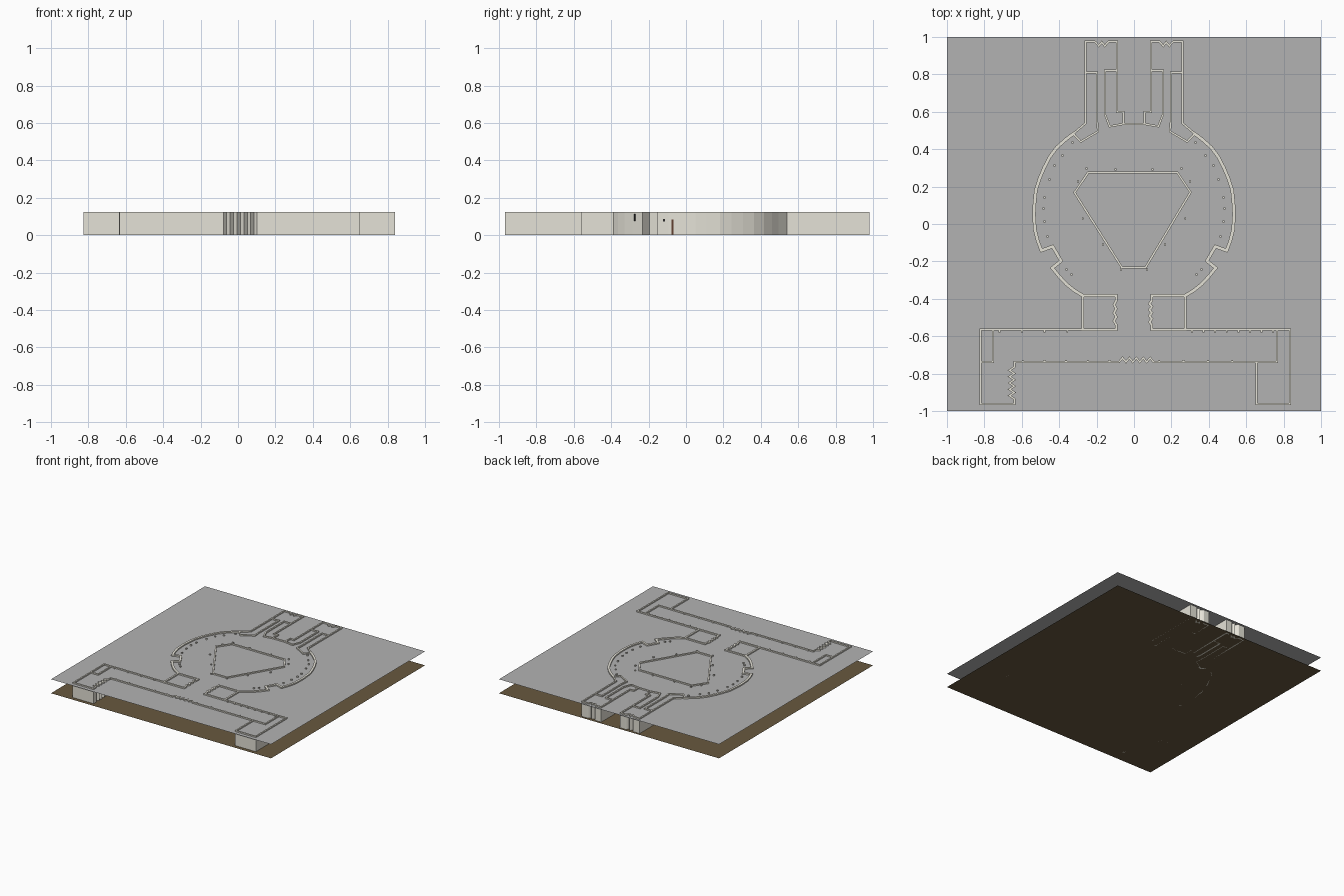
import bpy, bmesh
from mathutils import Vector

if "Cube" in bpy.data.objects:
    bpy.data.objects.remove(bpy.data.objects["Cube"])

H = 0.125        # wall height
CEIL = 0.115     # height of the grey sheet


def material(name, rgb):
    m = bpy.data.materials.new(name)
    m.diffuse_color = (*rgb, 1)
    m.use_nodes = True
    m.node_tree.nodes["Principled BSDF"].inputs["Base Color"].default_value = m.diffuse_color
    return m


PLASTER = material("plaster", (0.78, 0.76, 0.68))
EARTH = material("earth", (0.14, 0.10, 0.05))
SLATE = material("slate", (0.45, 0.45, 0.45))
WOOD = material("wood", (0.12, 0.05, 0.03))
DARK = material("dark", (0.02, 0.02, 0.02))


def finish(name, bm, mat):
    bmesh.ops.recalc_face_normals(bm, faces=bm.faces)
    me = bpy.data.meshes.new(name)
    bm.to_mesh(me)
    bm.free()
    ob = bpy.data.objects.new(name, me)
    me.materials.append(mat)
    bpy.context.collection.objects.link(ob)


def sheet(name, z, mat):
    bm = bmesh.new()
    bm.faces.new([bm.verts.new((x, y, z)) for x, y in ((-1, -1), (1, -1), (1, 1), (-1, 1))])
    finish(name, bm, mat)


def add_wall(bm, pts, t, closed=False):
    """Upright wall of thickness t following a plan polyline, with mitred corners."""
    p = [Vector(q) for q in pts]
    n = len(p)
    rings = []
    for i in range(n):
        a = p[i - 1] if (i or closed) else None
        b = p[(i + 1) % n] if (i < n - 1 or closed) else None
        d1 = (p[i] - a).normalized() if a is not None else (b - p[i]).normalized()
        d2 = (b - p[i]).normalized() if b is not None else d1
        n1, n2 = Vector((-d1.y, d1.x)), Vector((-d2.y, d2.x))
        m = (n1 + n2).normalized()
        off = m * (t / 2 / max(m.dot(n1), 0.4))
        ext = Vector((0, 0))
        if not closed and i == 0:
            ext = -d1 * t / 2
        elif not closed and i == n - 1:
            ext = d1 * t / 2
        l, r = p[i] + off + ext, p[i] - off + ext
        rings.append([bm.verts.new((*q, z)) for q, z in ((l, 0), (r, 0), (r, H), (l, H))])
    for i in range(n if closed else n - 1):
        a, b = rings[i], rings[(i + 1) % n]
        for k in range(4):
            bm.faces.new((a[k], a[(k + 1) % 4], b[(k + 1) % 4], b[k]))
    if not closed:
        bm.faces.new(rings[0])
        bm.faces.new(rings[-1][::-1])


def walls(name, lines, t=0.011, closed=False, mirror=False):
    bm = bmesh.new()
    for pts in lines:
        add_wall(bm, pts, t, closed)
        if mirror:
            add_wall(bm, [(-x, y) for x, y in pts], t, closed)
    finish(name, bm, PLASTER)


def add_box(bm, x, y, z0, z1, w, d):
    v = bmesh.ops.create_cube(bm, size=1)["verts"]
    for q in v:
        q.co = (x + q.co.x * w, y + q.co.y * d, (z0 + z1) / 2 + q.co.z * (z1 - z0))


def zigzag(a, b, n, amp):
    """Points from a to b with n teeth of height amp."""
    a, b = Vector(a), Vector(b)
    d = (b - a).normalized()
    side = Vector((-d.y, d.x))
    return [tuple(a.lerp(b, i / (2 * n)) + side * (amp if i % 2 else 0)) for i in range(2 * n + 1)]


# ground and upper sheet
sheet("ground", 0, EARTH)
sheet("upper_sheet", CEIL, SLATE)

# round hall: thick outer shell with a notch on each side
arc = [(-.325, .482), (-.365, .452), (-.412, .41), (-.45, .36), (-.48, .302), (-.506, .24), (-.525, .18),
       (-.532, .11), (-.535, .05), (-.53, -.03), (-.515, -.09), (-.495, -.142)]
notch = [(-.435, -.12), (-.39, -.197), (-.437, -.235)]
lower = [(-.40, -.28), (-.36, -.323), (-.32, -.355), (-.275, -.382)]
walls("hall_shell", [arc + notch + lower], 0.018, mirror=True)

# inner six-sided room
walls("inner_room", [[(-.245, .275), (.232, .275), (.302, .17), (.062, -.232), (-.065, -.232), (-.318, .168)]],
      0.012, closed=True)

# twin rear corridors with broken end walls
end = [(-.26, .975), (-.21, .975)] + zigzag((-.205, .972), (-.14, .972), 2, -.02) + [(-.135, .975), (-.09, .975)]
walls("rear_corridor", [
    [(-.325, .482), (-.26, .538)] + end + [(-.09, .598), (-.056, .598), (-.056, .535)],
    [(-.26, .81), (-.197, .81), (-.197, .545), (-.192, .495), (-.285, .44), (-.325, .482)],
    [(-.09, .82), (-.155, .82), (-.155, .585), (-.13, .522), (-.056, .535)],
], mirror=True)
walls("rear_hall_wall", [[(-.056, .535), (.056, .535)]])

# blocks flanking the front passage, with rough inner faces
walls("passage_block", [[(-.095, -.382), (-.275, -.382), (-.275, -.565), (-.095, -.565)]], 0.014, mirror=True)
walls("passage_rough_wall", [
    [(-.095, -.382)] + zigzag((-.095, -.41), (-.095, -.54), 3, -.012) + [(-.095, -.565)],
    [(.095, -.382)] + zigzag((.095, -.41), (.095, -.54), 4, -.012) + [(.095, -.565)]], 0.014)

# long front gallery with end wings
walls("front_gallery", [
    [(-.275, -.565), (-.82, -.565), (-.82, -.963), (-.64, -.963)]
    + zigzag((-.64, -.935), (-.64, -.765), 5, .026) + [(-.64, -.738), (-.085, -.738)]
    + zigzag((-.08, -.738), (.105, -.738), 5, .022) + [(.11, -.738), (.765, -.738), (.765, -.565)],
    [(.275, -.565), (.835, -.565), (.835, -.963), (.655, -.963), (.655, -.738)],
    [(-.755, -.565), (-.755, -.738), (-.82, -.738)],
])

# small wall-side posts
bm = bmesh.new()
side = [(-.328, .435), (-.382, .366), (-.425, .312), (-.452, .238), (-.478, .142), (-.484, .083), (-.478, .013),
        (-.462, -.067), (-.361, -.243), (-.334, -.27), (-.253, .297), (-.098, .291), (-.30, .228), (-.274, .03),
        (-.166, -.11), (-.07, -.243)]
for x, y in side:
    for s in (-1, 1):
        add_box(bm, s * x, y, .075, H, .01, .01)
for i in range(4):
    add_box(bm, -.72 + i * .121, -.575, .075, H, .01, .01)
    add_box(bm, .135 + i * .13, -.731, .075, H, .01, .01)
for i in range(5):
    add_box(bm, -.595 + i * .116, -.731, .075, H, .01, .01)
for i in range(8):
    add_box(bm, .31 + i * .062, -.575, .075, H, .01, .01)
finish("wall_posts", bm, PLASTER)

# narrow door edge and slits showing on the right of the hall
bm = bmesh.new()
add_box(bm, .524, -.073, .005, .083, .02, .01)
finish("door_edge", bm, WOOD)
bm = bmesh.new()
add_box(bm, .372, -.308, .005, H - .012, .024, .006)
add_box(bm, .41, -.275, .075, H - .012, .024, .008)
add_box(bm, .508, -.117, .074, .086, .02, .01)
finish("wall_slits", bm, DARK)
